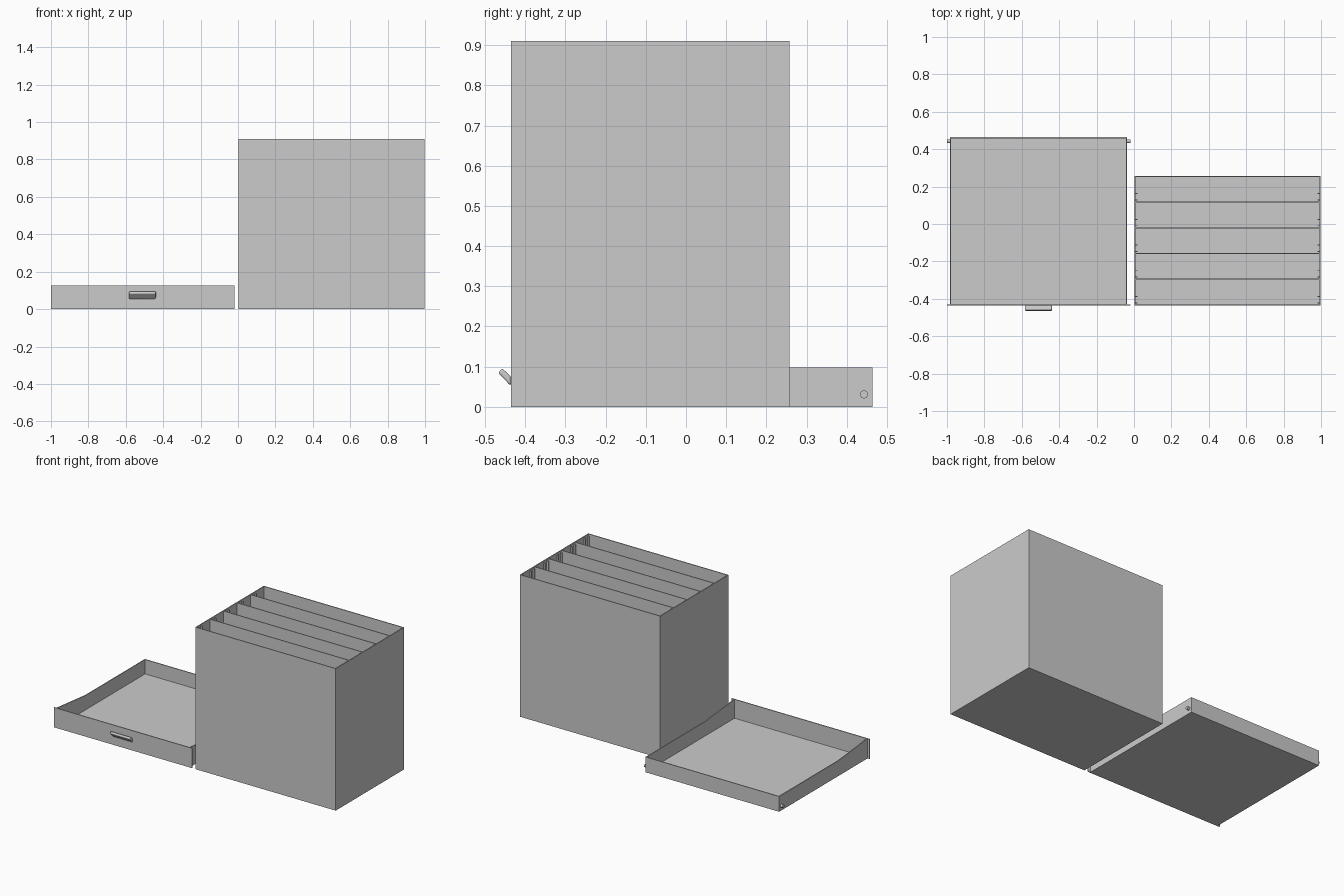
import bpy, bmesh, math
from mathutils import Matrix

if "Cube" in bpy.data.objects:
    bpy.data.objects.remove(bpy.data.objects["Cube"], do_unlink=True)

grey = bpy.data.materials.new("plain_grey")
grey.use_nodes = True
COLOUR = (0.6, 0.6, 0.6, 1)
grey.diffuse_color = COLOUR
grey.node_tree.nodes["Principled BSDF"].inputs["Base Color"].default_value = COLOUR


def finish(name, bm):
    bmesh.ops.recalc_face_normals(bm, faces=bm.faces)
    mesh = bpy.data.meshes.new(name)
    bm.to_mesh(mesh)
    bm.free()
    mesh.materials.append(grey)
    obj = bpy.data.objects.new(name, mesh)
    bpy.context.collection.objects.link(obj)
    return obj


def box(name, x0, x1, y0, y1, z0, z1):
    bm = bmesh.new()
    bmesh.ops.create_cube(bm, size=1)
    for v in bm.verts:
        v.co = [lo + (c + 0.5) * (hi - lo)
                for c, lo, hi in zip(v.co, (x0, y0, z0), (x1, y1, z1))]
    return finish(name, bm)


def extrude_profile(name, points, x0, x1):
    """Extrude a (y, z) outline along x."""
    bm = bmesh.new()
    face = bm.faces.new([bm.verts.new((x0, y, z)) for y, z in points])
    new = bmesh.ops.extrude_face_region(bm, geom=[face])["geom"]
    bmesh.ops.translate(bm, vec=(x1 - x0, 0, 0),
                        verts=[g for g in new if isinstance(g, bmesh.types.BMVert)])
    return finish(name, bm)


T = 0.006                       # sheet thickness
FRONT = -0.436

# Cabinet shell, open at the top
CX0, CX1, CY1, CH = 0.003, 0.998, 0.257, 0.91
box("cabinet_base", CX0, CX1, FRONT, CY1, 0, T)
box("cabinet_front", CX0, CX1, FRONT, FRONT + T, T, CH)
box("cabinet_back", CX0, CX1, CY1 - T, CY1, T, CH)
box("cabinet_right_wall", CX0, CX0 + T, FRONT + T, CY1 - T, T, CH)
box("cabinet_left_wall", CX1 - T, CX1, FRONT + T, CY1 - T, T, CH)

# Five bays: dividers and paired runner strips on both walls
PITCH = (CY1 - FRONT - T) / 5
for i in range(5):
    y = FRONT + i * PITCH
    if i:
        box(f"divider_{i}", CX0 + T, CX1 - T, y, y + T, T, CH)
    for side, x in (("right", CX0 + T), ("left", CX1 - T - 0.011)):
        for part, dy in (("lower", 0.012), ("upper", 0.046)):
            box(f"{side}_{part}_runner_{i + 1}", x, x + 0.011,
                y + dy, y + dy + 0.005, T, CH - 0.01)

# Drawer tray
DX0, DX1, DY1, DH, PH = -0.985, -0.037, 0.464, 0.098, 0.127
box("drawer_base", DX0, DX1, FRONT + T, DY1, 0, T)
box("drawer_front", -1, -0.02, FRONT, FRONT + T, 0, PH)
box("drawer_back", DX0 + T, DX1 - T, DY1 - T, DY1, T, DH)
side_outline = [(FRONT + T, T), (DY1, T), (DY1, DH), (-0.14, DH), (FRONT + T, PH)]
for side, x in (("right", DX0), ("left", DX1 - T)):
    extrude_profile(f"drawer_{side}_side", side_outline, x, x + T)

# Guide pegs near the back of the drawer
for side, x in (("right", DX0 - 0.0075), ("left", DX1 + 0.0085)):
    bm = bmesh.new()
    bmesh.ops.create_cone(bm, cap_ends=True, segments=24, radius1=0.01, radius2=0.01,
                          depth=0.017,
                          matrix=Matrix.Translation((x, 0.443, 0.031))
                          @ Matrix.Rotation(math.pi / 2, 4, 'Y'))
    finish(f"{side}_peg", bm)

# Slanted pull handle with rounded edges
handle = extrude_profile("handle", [(FRONT, 0.052), (-0.467, 0.084),
                                    (-0.458, 0.096), (FRONT, 0.076)], -0.583, -0.439)
bevel = handle.modifiers.new("rounded_edges", 'BEVEL')
bevel.width = 0.005
bevel.segments = 3

for obj in [handle] + [o for o in bpy.data.objects if o.name.endswith("_peg")]:
    bpy.ops.object.select_all(action='DESELECT')
    obj.select_set(True)
    bpy.context.view_layer.objects.active = obj
    bpy.ops.object.shade_smooth_by_angle(angle=math.radians(35))
